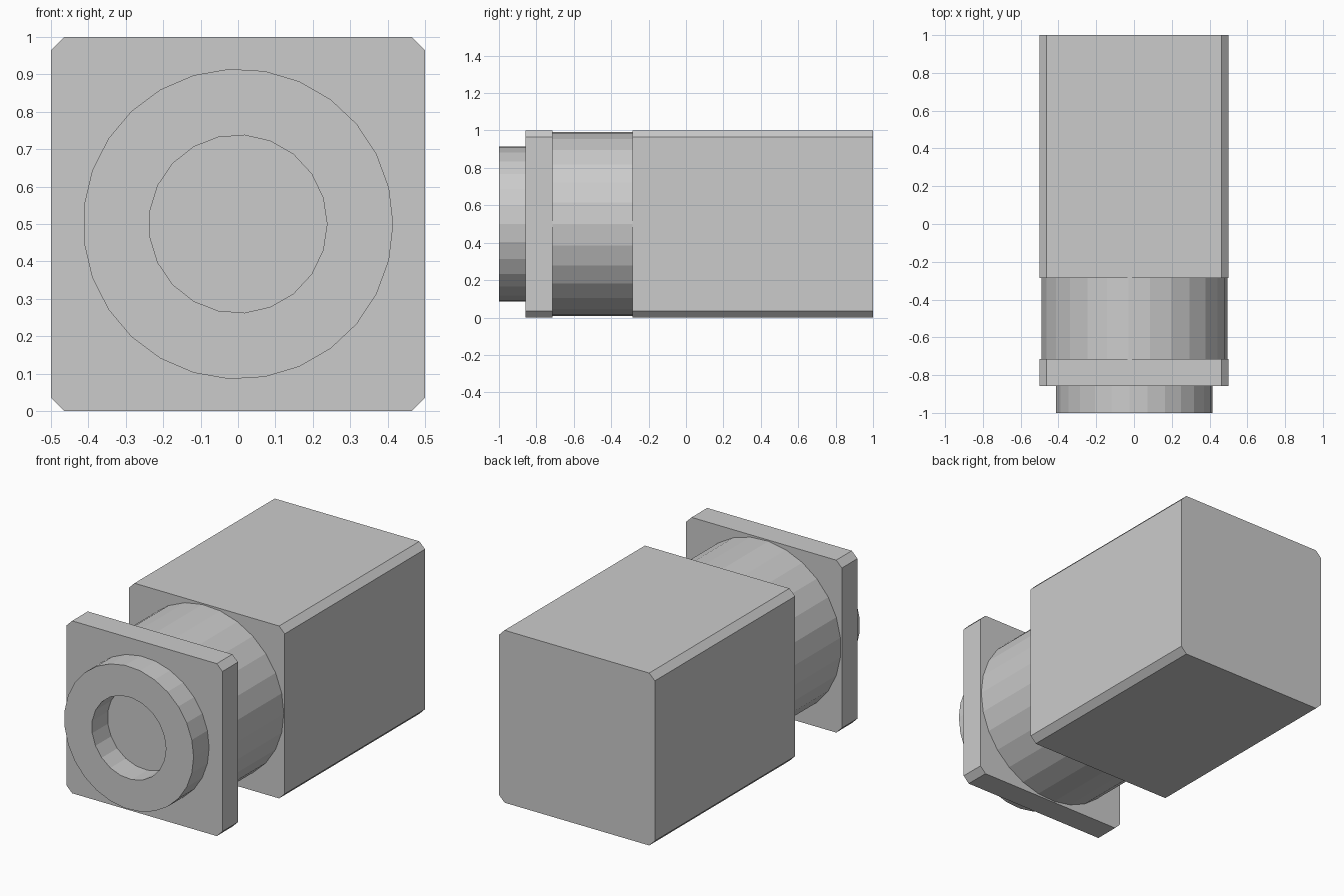
import bpy, bmesh
from math import sin, cos, tau, pi

if "Cube" in bpy.data.objects:
    bpy.data.objects.remove(bpy.data.objects["Cube"])


def circle(radius, sides):
    """Outline points of a regular polygon with a corner on +x."""
    return [(radius * cos(tau * i / sides), radius * sin(tau * i / sides))
            for i in range(sides)]


def chamfered_square(half, cut):
    """Square outline with its four corners cut off."""
    c = half - cut
    return [(half, -c), (half, c), (c, half), (-c, half),
            (-half, c), (-half, -c), (-c, -half), (c, -half)]


def extrude_part(name, y0, y1, *outlines):
    """Extrude outlines (the later ones are holes) along y, centred on z = 0.5."""
    curve = bpy.data.curves.new(name, 'CURVE')
    curve.dimensions = '2D'
    curve.fill_mode = 'BOTH'
    curve.extrude = (y1 - y0) / 2
    for points in outlines:
        spline = curve.splines.new('POLY')
        spline.points.add(len(points) - 1)
        for p, (x, z) in zip(spline.points, points):
            p.co = (x, z, 0, 1)
        spline.use_cyclic_u = True
        spline.use_smooth = False
    helper = bpy.data.objects.new(name + "_outline", curve)
    bpy.context.collection.objects.link(helper)
    mesh = bpy.data.meshes.new_from_object(
        helper.evaluated_get(bpy.context.evaluated_depsgraph_get()))
    bpy.data.objects.remove(helper)

    # Weld caps to walls and keep every face flat
    bm = bmesh.new()
    bm.from_mesh(mesh)
    bmesh.ops.remove_doubles(bm, verts=bm.verts, dist=1e-4)
    bmesh.ops.dissolve_limit(bm, angle_limit=0.01, verts=bm.verts, edges=bm.edges)
    bmesh.ops.recalc_face_normals(bm, faces=bm.faces)
    for f in bm.faces:
        f.smooth = False
    bm.to_mesh(mesh)
    bm.free()

    mesh.name = name
    obj = bpy.data.objects.new(name, mesh)
    obj.rotation_euler.x = pi / 2
    obj.location = (0, (y0 + y1) / 2, 0.5)
    bpy.context.collection.objects.link(obj)
    return obj


square = chamfered_square(0.5, 0.036)

# Main block, round neck, front plate and the ring around the opening
extrude_part("body", -2 / 7, 1, square)
extrude_part("neck", -5 / 7, -2 / 7, circle(0.494, 27))
extrude_part("front_plate", -6 / 7, -5 / 7, square)
extrude_part("muzzle_ring", -1, -6 / 7, circle(0.415, 27), circle(0.238, 21))
